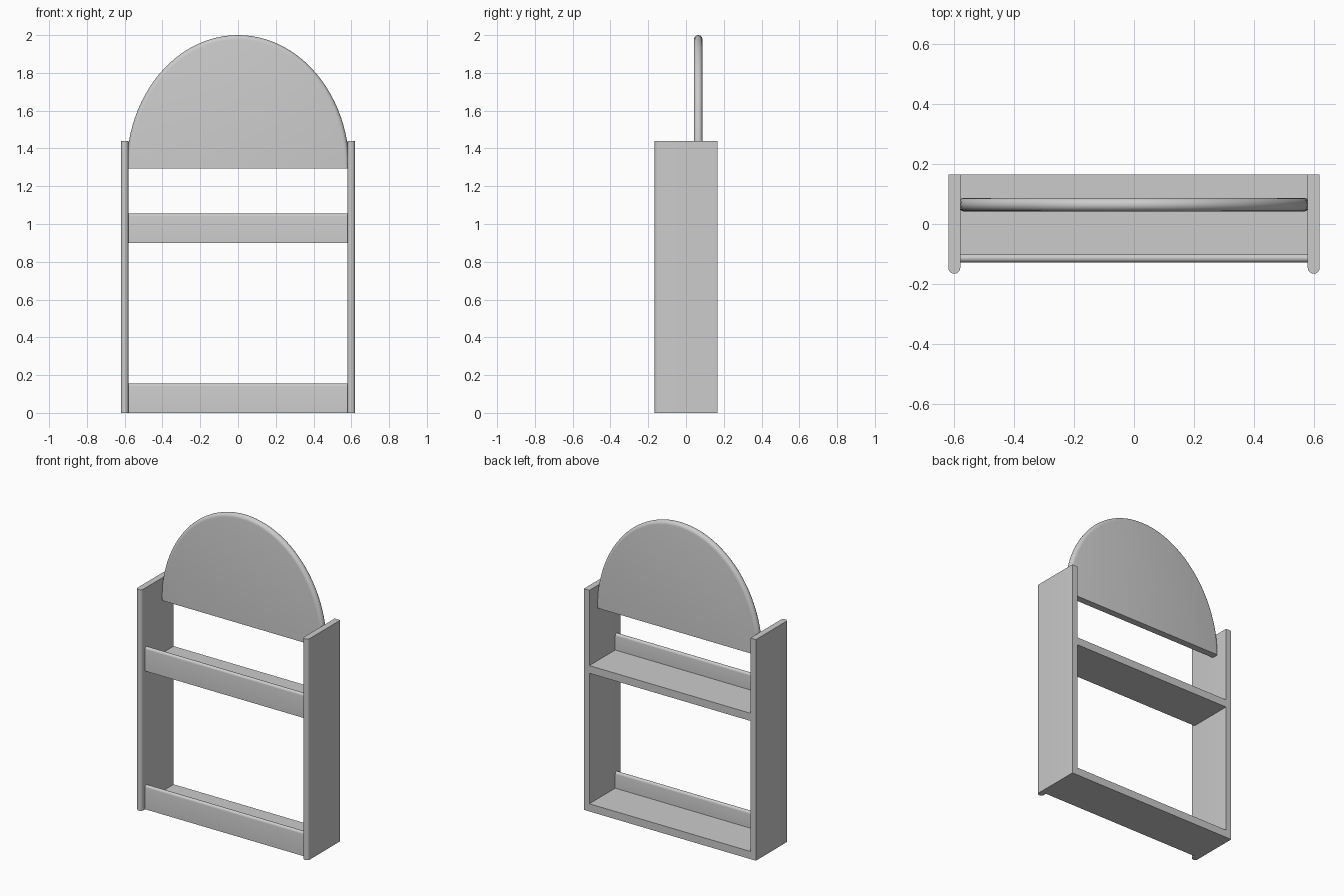
import bpy, bmesh, math

if "Cube" in bpy.data.objects:
    bpy.data.objects.remove(bpy.data.objects["Cube"])


def extrude(name, points, offset):
    """Closed profile (3D points) swept along offset into a solid."""
    bm = bmesh.new()
    face = bm.faces.new([bm.verts.new(p) for p in points])
    res = bmesh.ops.extrude_face_region(bm, geom=[face])
    verts = [g for g in res["geom"] if isinstance(g, bmesh.types.BMVert)]
    bmesh.ops.translate(bm, vec=offset, verts=verts)
    bmesh.ops.recalc_face_normals(bm, faces=bm.faces)
    mesh = bpy.data.meshes.new(name)
    bm.to_mesh(mesh)
    bm.free()
    ob = bpy.data.objects.new(name, mesh)
    bpy.context.collection.objects.link(ob)
    return ob


def arc(cx, cy, rx, ry, a0, a1, n):
    return [(cx + rx * math.cos(math.radians(a0 + (a1 - a0) * i / n)),
             cy + ry * math.sin(math.radians(a0 + (a1 - a0) * i / n)))
            for i in range(n + 1)]


def smooth(ob):
    bpy.ops.object.select_all(action='DESELECT')
    ob.select_set(True)
    bpy.context.view_layer.objects.active = ob
    bpy.ops.object.shade_smooth_by_angle(angle=math.radians(35))


# Side panels with a rounded front edge
for label, s in (("left", -1), ("right", 1)):
    plan = [(s * 0.6 + 0.02, 0.166), (s * 0.6 - 0.02, 0.166)]
    plan += arc(s * 0.6, -0.146, 0.02, 0.02, 180, 360, 10)
    smooth(extrude(label + "_side_panel", [(x, y, 0) for x, y in plan], (0, 0, 1.44)))

# Shelves: floor plus front lip with a rounded top
for label, z in (("lower", 0.0), ("upper", 0.9)):
    prof = [(-0.128, 0), (0.166, 0), (0.166, 0.05), (-0.1, 0.05)]
    prof += arc(-0.114, 0.141, 0.014, 0.014, 0, 180, 8)
    smooth(extrude(label + "_shelf", [(-0.58, y, z + h) for y, h in prof], (1.16, 0, 0)))

# Arched backboard: stacked outlines give the half-round rim
N, R, YC = 48, 0.0225, 0.0645
bm = bmesh.new()
rings = []
for k in range(9):
    a = math.pi * k / 8
    inset = R * (1 - math.sin(a))
    pts = arc(0, 1.295, 0.59 - inset, 0.705 - inset, 0, 180, N)
    rings.append([bm.verts.new((max(-0.58, min(0.58, x)), YC - R * math.cos(a), z))
                  for x, z in pts])
for r0, r1 in zip(rings, rings[1:]):
    for i in range(N):
        bm.faces.new((r0[i], r0[i + 1], r1[i + 1], r1[i]))
bm.faces.new(rings[0])
bm.faces.new(rings[-1])
bm.faces.new([r[0] for r in rings] + [r[-1] for r in reversed(rings)])
bmesh.ops.recalc_face_normals(bm, faces=bm.faces)
mesh = bpy.data.meshes.new("arched_backboard")
bm.to_mesh(mesh)
bm.free()
board = bpy.data.objects.new("arched_backboard", mesh)
bpy.context.collection.objects.link(board)
smooth(board)
